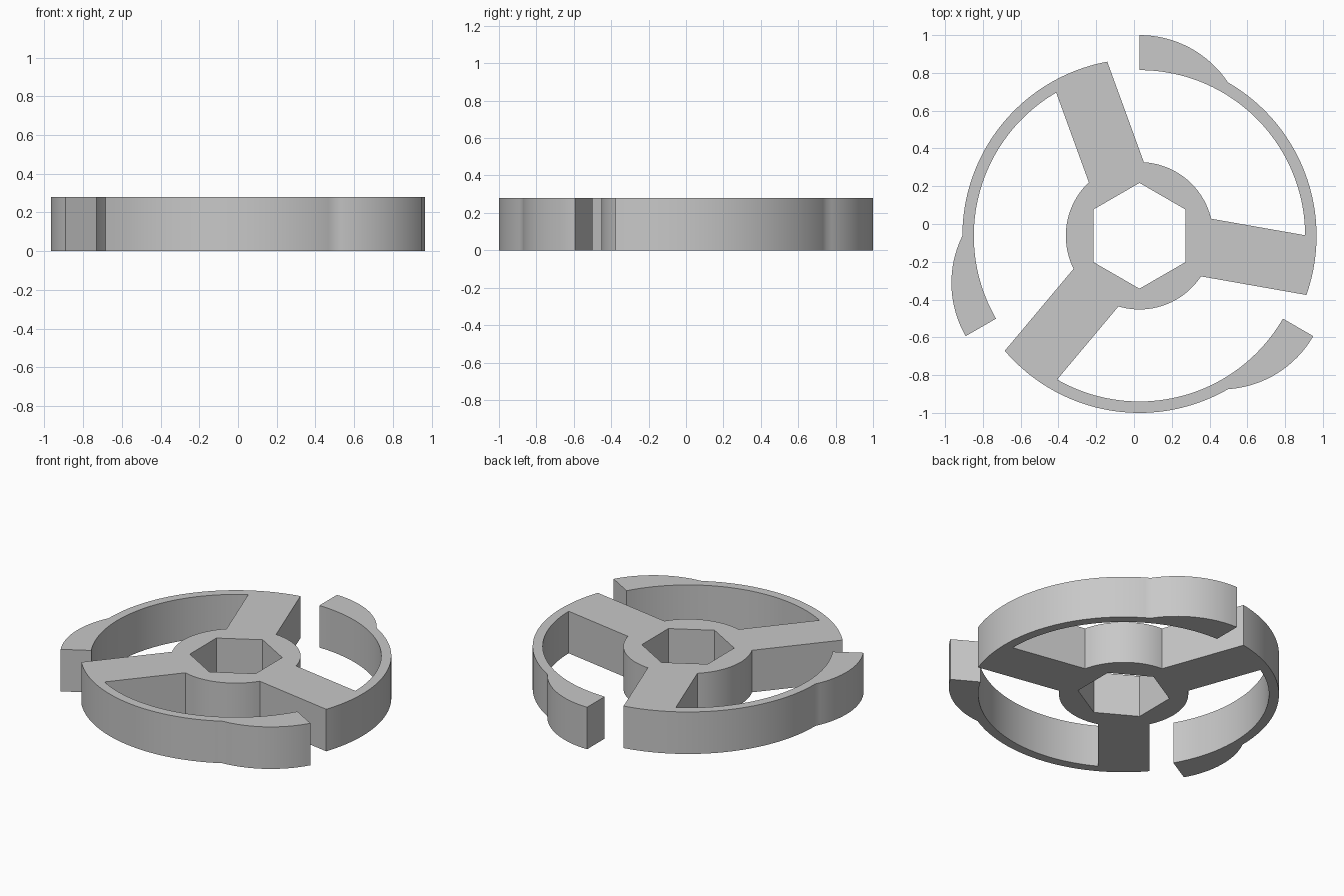
import bpy, bmesh
from math import radians, degrees, asin, sin, cos, hypot, atan2
from mathutils import Vector

cube = bpy.data.objects.get("Cube")
if cube:
    bpy.data.objects.remove(cube, do_unlink=True)

HEIGHT = 0.28
RIM, RIM_INNER, TIP = 0.9375, 0.877, 1.0625
HUB, HEX, HALF_SPOKE = 0.39, 0.28, 0.155
CENTRE = Vector((0.029, -0.0625, 0))


def polar(r, deg):
    return Vector((r * cos(radians(deg)), r * sin(radians(deg)), 0))


def arc(r, start, end, steps, centre=Vector()):
    return [centre + polar(r, start + (end - start) * i / steps) for i in range(steps + 1)]


def spread(r):
    """Half angle that the spoke covers at radius r."""
    return degrees(asin(HALF_SPOKE / r))


def sector(turn):
    """One spoke, its rim arm with thick grip end, and the next stretch of hub."""
    spoke, grip, tip = turn - 10, turn + 60, turn + 90
    # Grip bulge: circle centred on the tip direction, meeting the rim at the grip start
    c = (TIP**2 - RIM**2) / (2 * (TIP - RIM * cos(radians(30))))
    bulge_r = TIP - c
    swing = degrees(atan2(RIM * sin(radians(30)), RIM * cos(radians(30)) - c))
    pts = arc(RIM, spoke - spread(RIM), grip, 40)
    pts += arc(bulge_r, tip - swing, tip, 16, polar(c, tip))[1:]
    pts += arc(RIM_INNER, tip, spoke + spread(RIM_INNER), 44)
    pts += arc(HUB, spoke + spread(HUB), spoke + 120 - spread(HUB), 24)
    return pts


# Flat outline with the hexagonal bore left open
outline = sector(0) + sector(120) + sector(240)
bore = [polar(HEX, 30 + 60 * i) for i in range(6)]
bm = bmesh.new()
for loop in (outline, bore):
    verts = [bm.verts.new(p + CENTRE) for p in loop]
    for a, b in zip(verts, verts[1:] + verts[:1]):
        bm.edges.new((a, b))
bmesh.ops.triangle_fill(bm, use_beauty=True, edges=bm.edges[:], normal=(0, 0, 1))
for f in bm.faces:
    f.normal_update()
    if f.normal.z < 0:
        f.normal_flip()
mesh = bpy.data.meshes.new("three_arm_wheel")
bm.to_mesh(mesh)
bm.free()

wheel = bpy.data.objects.new("three_arm_wheel", mesh)
bpy.context.collection.objects.link(wheel)
bpy.ops.object.select_all(action='DESELECT')
wheel.select_set(True)
bpy.context.view_layer.objects.active = wheel

# Thickness
solid = wheel.modifiers.new("thickness", 'SOLIDIFY')
solid.thickness = HEIGHT
solid.offset = 1
bpy.ops.object.modifier_apply(modifier=solid.name)
bpy.ops.object.shade_smooth_by_angle(angle=radians(30))

# Plain grey
grey = bpy.data.materials.new("light_grey")
grey.use_nodes = True
colour = (0.58, 0.58, 0.58, 1)
grey.diffuse_color = colour
grey.node_tree.nodes["Principled BSDF"].inputs["Base Color"].default_value = colour
wheel.data.materials.append(grey)
